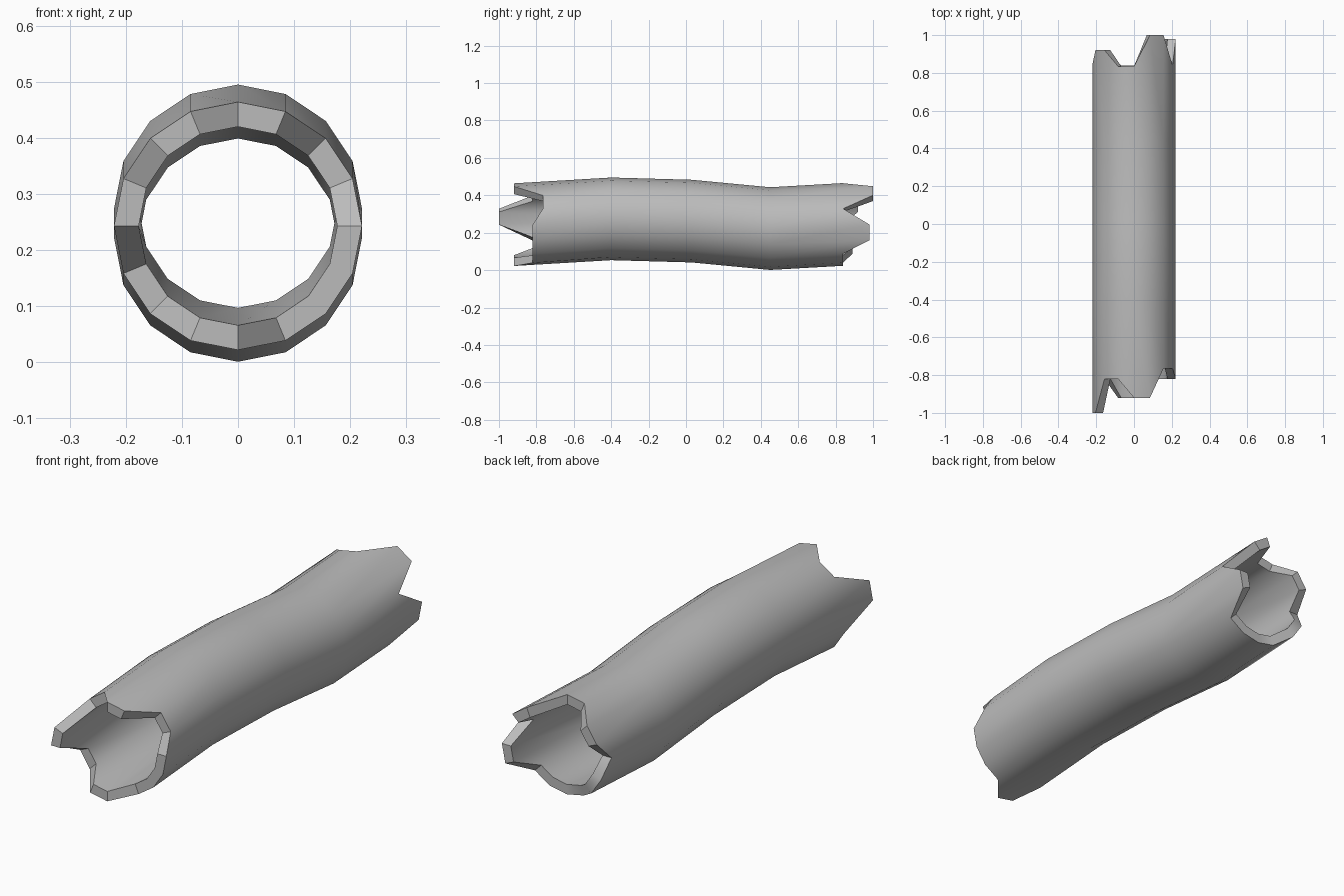
import bpy, bmesh
from math import sin, cos, tau

if "Cube" in bpy.data.objects:
    bpy.data.objects.remove(bpy.data.objects["Cube"], do_unlink=True)

SIDES, OUTER, INNER = 16, 0.221, 0.177

# Splintered rims: y of each corner, counted from +x over the top
FRONT = [-.82, -.765, -.765, -.92, -.92, -.82, -.82, -1,
         -1, -.82, -.82, -.92, -.92, -.82, -.82, -.82]
BACK = [.98, .84, 1, 1, .835, .835, .92, .92,
        .84, .89, .89, .84, .84, .84, .84, .98]
# Stations along the log: y of each corner and height of the axis
STATIONS = [(FRONT, .243), ([-.4] * SIDES, .274), ([.03] * SIDES, .262),
            ([.45] * SIDES, .222), (BACK, .244)]

bark = bpy.data.materials.new("grey")
bark.use_nodes = True
colour = (0.5, 0.5, 0.5, 1)
bark.diffuse_color = colour
bark.node_tree.nodes["Principled BSDF"].inputs["Base Color"].default_value = colour

bm = bmesh.new()


def ring(radius, ys, z):
    return [bm.verts.new((radius * cos(tau * k / SIDES), ys[k],
                          z + radius * sin(tau * k / SIDES)))
            for k in range(SIDES)]


def bridge(a, b, smooth):
    for k in range(SIDES):
        n = (k + 1) % SIDES
        bm.faces.new((a[k], a[n], b[n], b[k])).smooth = smooth


# Outer wall, inner wall and the two broken rims
outer = [ring(OUTER, *s) for s in STATIONS]
inner = [ring(INNER, *s) for s in STATIONS]
for wall in (outer, inner):
    for a, b in zip(wall, wall[1:]):
        bridge(a, b, True)
for i in (0, -1):
    bridge(outer[i], inner[i], False)
bmesh.ops.recalc_face_normals(bm, faces=bm.faces)

mesh = bpy.data.meshes.new("hollow_log")
bm.to_mesh(mesh)
bm.free()
mesh.materials.append(bark)
log = bpy.data.objects.new("hollow_log", mesh)
bpy.context.collection.objects.link(log)

# Smooth walls with crisp rims
bpy.ops.object.select_all(action='DESELECT')
log.select_set(True)
bpy.context.view_layer.objects.active = log
bpy.ops.object.shade_smooth_by_angle(angle=0.6)
